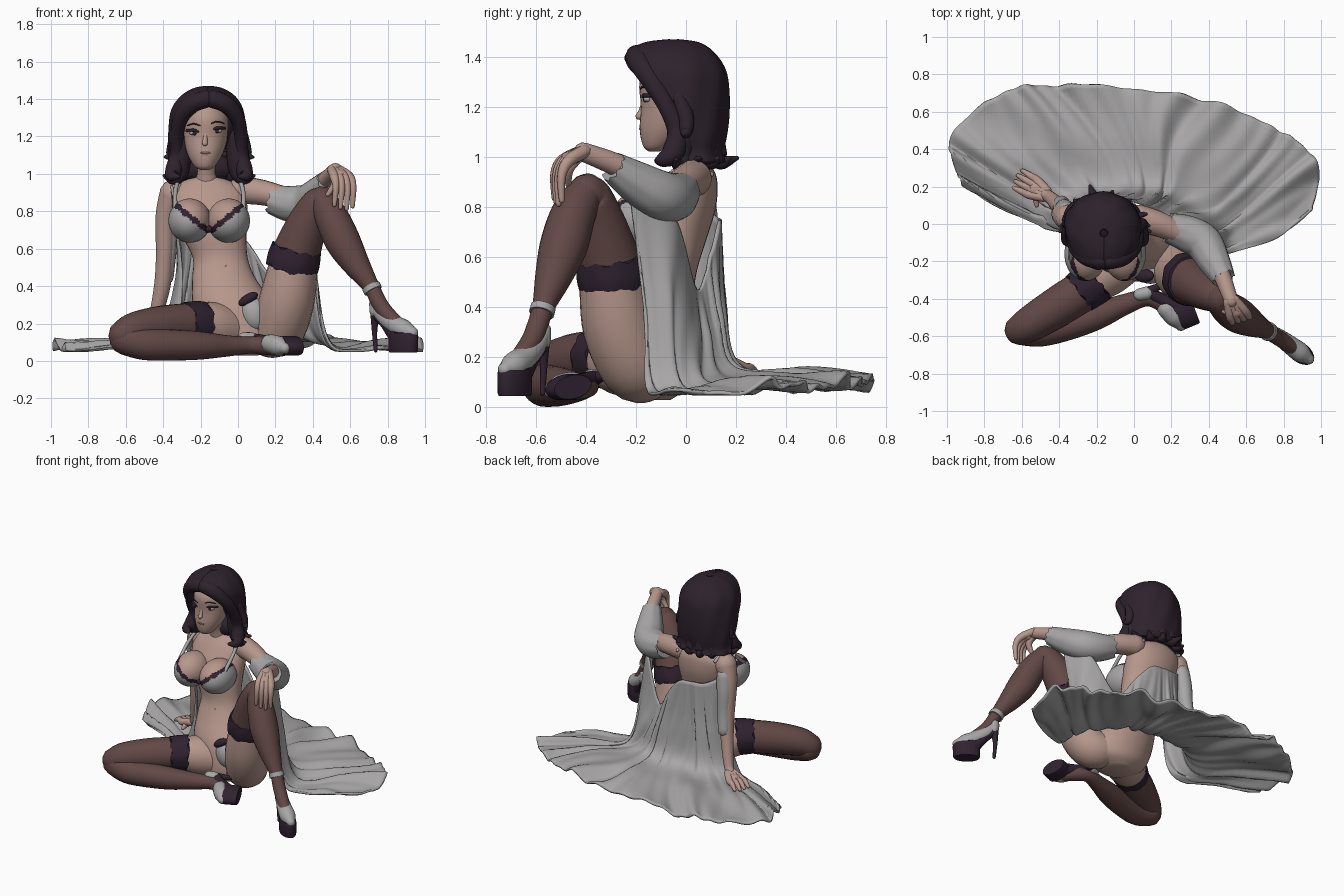
import bpy, bmesh, math
from mathutils import Vector, Matrix

def material(name, c):
    m = bpy.data.materials.new(name)
    m.diffuse_color = (*c, 1)
    return m

SKIN = material("skin", (0.47, 0.31, 0.262))
HAIR = material("dark_hair", (0.027, 0.016, 0.026))
STOCK = material("stocking_brown", (0.12, 0.064, 0.06))
CLOTH = material("pale_grey_cloth", (0.39, 0.38, 0.38))
LACE = material("dark_lace", (0.029, 0.016, 0.03))
LIPS = material("lips", (0.36, 0.19, 0.165))

def catmull(pts, n):
    """Smooth curve through points of any dimension, n steps per span."""
    P = [pts[0]] + list(pts) + [pts[-1]]
    out = []
    for i in range(1, len(P) - 2):
        a, b, c, d = P[i - 1:i + 3]
        for k in range(n):
            t = k / n
            out.append(tuple(0.5 * (2 * q + (r - p) * t + (2 * p - 5 * q + 4 * r - s) * t * t
                       + (3 * q - p - 3 * r + s) * t ** 3) for p, q, r, s in zip(a, b, c, d)))
    return out + [tuple(pts[-1])]

def loft(name, rings, mat, closed=True, thick=0, offset=0):
    """Join rings of points into one surface."""
    bm = bmesh.new()
    V = [[bm.verts.new(p) for p in r] for r in rings]
    n = len(V[0])
    for a, b in zip(V, V[1:]):
        for i in range(n if closed else n - 1):
            j = (i + 1) % n
            bm.faces.new((a[i], a[j], b[j], b[i]))
    if closed:
        bm.faces.new(V[0])
        bm.faces.new(V[-1])
    bmesh.ops.recalc_face_normals(bm, faces=bm.faces)
    return finish(name, bm, [mat], thick, offset)

def finish(name, bm, mats, thick=0, offset=0):
    me = bpy.data.meshes.new(name)
    bm.to_mesh(me)
    bm.free()
    for m in mats:
        me.materials.append(m)
    for p in me.polygons:
        p.use_smooth = True
    me.set_sharp_from_angle(angle=math.radians(50))
    ob = bpy.data.objects.new(name, me)
    bpy.context.collection.objects.link(ob)
    if thick:
        s = ob.modifiers.new("thickness", 'SOLIDIFY')
        s.thickness, s.offset = thick, offset
    return ob

def tube(name, pts, mat, seg=18, n=5, wave=0, mtx=None):
    """Round-ended limb through (x, y, z, radius) points."""
    if mtx:
        pts = [(*(mtx @ Vector(p[:3])), p[3]) for p in pts]
    C = catmull(pts, n)
    P = [Vector(c[:3]) for c in C]
    T = [(P[min(i + 1, len(P) - 1)] - P[max(i - 1, 0)]).normalized() for i in range(len(P))]
    rows = [(p, t, c[3]) for p, t, c in zip(P, T, C)]
    if not wave:
        def cap(row, s):
            p, t, r = row
            return [(p + t * s * r * math.sin(a), t, r * math.cos(a)) for a in (0.5, 1.0, 1.4)]
        rows = cap(rows[0], -1)[::-1] + rows + cap(rows[-1], 1)
    u = T[0].orthogonal().normalized()
    rings = []
    for p, t, r in rows:
        u = (u - t * u.dot(t)).normalized()
        v = t.cross(u)
        rings.append([p + (u * math.cos(a) + v * math.sin(a)) * r + t * wave * math.sin(9 * a)
                      for a in (2 * math.pi * i / seg for i in range(seg))])
    return loft(name, rings, mat)

def ellipses(name, rows, mat, n=5, seg=32):
    """Stack of horizontal ellipses (x, y, z, rx, ry)."""
    A = [2 * math.pi * i / seg for i in range(seg)]
    return loft(name, [[(x + rx * math.cos(a), y + ry * math.sin(a), z) for a in A]
                       for x, y, z, rx, ry in catmull(rows, n)], mat)

def blob(name, loc, scale, mat, rot=0):
    bm = bmesh.new()
    M = Matrix.Translation(loc) @ Matrix.Rotation(rot, 4, 'Y') @ Matrix.Diagonal((*scale, 1))
    bmesh.ops.create_uvsphere(bm, u_segments=24, v_segments=14, radius=1, matrix=M)
    return finish(name, bm, [mat])

# Torso, neck and head
ellipses("torso", [(.02, -.15, .03, .09, .09), (.02, -.15, .08, .19, .15), (.01, -.14, .18, .23, .165),
    (-.03, -.125, .31, .215, .155), (-.075, -.09, .44, .17, .12), (-.095, -.06, .55, .147, .105),
    (-.13, -.04, .68, .175, .125), (-.15, -.01, .8, .2, .13), (-.16, .02, .9, .2, .105),
    (-.165, .03, .95, .15, .08), (-.168, .03, .98, .075, .06)], SKIN)
tube("neck", [(-.168, .03, .93, .07), (-.17, 0, 1.02, .055), (-.17, -.03, 1.1, .058)], SKIN)
ellipses("head", [(-.178, -.128, 1.022, .026, .022), (-.178, -.112, 1.045, .058, .06),
    (-.176, -.075, 1.11, .096, .11), (-.172, -.05, 1.2, .118, .13), (-.17, -.04, 1.3, .12, .145),
    (-.17, -.02, 1.38, .09, .12)], SKIN)
tube("nose", [(-.173, -.166, 1.22, .012), (-.176, -.178, 1.18, .013), (-.177, -.187, 1.163, .015)], SKIN, 12)
for i, z in enumerate((1.112, 1.098)):
    blob(f"lip_{i}", (-.175, -.172 + .004 * i, z), (.034, .016, .0085), LIPS)
for s, side in ((-1, "left"), (1, "right")):
    x, z = -.173 + s * .06, 1.224 + s * .006
    blob(f"eye_white_{side}", (x, -.153, z), (.028, .017, .012), CLOTH)
    blob(f"iris_{side}", (x, -.163, z), (.013, .009, .012), HAIR)
    tube(f"eyelash_{side}", [(x - s * .027, -.17, z + .005, .004), (x, -.169, z + .015, .008),
         (x + s * .042, -.138, z + .014, .007)], HAIR, 8)
    tube(f"eyebrow_{side}", [(x - s * .03, -.182, z + .04, .003), (x + s * .005, -.172, z + .05, .004),
         (x + s * .038, -.147, z + .04, .003)], HAIR, 8)

# Hair: shell open at the face, with side locks and outward curls
hair_rows = [(-.16, -.05, 1.455, .02, .02, 0), (-.16, -.055, 1.443, .075, .105, 0),
    (-.16, -.06, 1.405, .135, .165, 2), (-.162, -.045, 1.34, .178, .19, 34), (-.165, -.025, 1.25, .19, .182, 56),
    (-.168, -.012, 1.15, .192, .168, 70), (-.168, 0, 1.08, .19, .148, 78), (-.17, .01, 1.02, .185, .128, 84),
    (-.17, .02, .975, .2, .13, 88)]
rings = []
for x, y, z, rx, ry, gap in catmull(hair_rows, 5):
    ring = []
    for i in range(73):
        a = math.radians(max(gap, 0) + (360 - 2 * max(gap, 0)) * i / 72)
        k = 1 + .014 * math.sin(9 * a + z * 14)
        ring.append((x - rx * k * math.sin(a), y - ry * k * math.cos(a), z))
    rings.append(ring)
loft("hair_shell", rings, HAIR, False, .03)
blob("hair_nape", (-.17, .055, 1.03), (.17, .09, .08), HAIR)
blob("hair_crown", (-.165, .01, 1.26), (.165, .14, .16), HAIR)
for s, side in ((-1, "left"), (1, "right")):
    m = lambda dx, y, z, r: (-.155 + s * dx, y, z, r)
    tube(f"front_lock_{side}", [m(.02, -.195, 1.4, .048), m(.09, -.18, 1.372, .047), m(.15, -.135, 1.3, .04),
        m(.172, -.075, 1.2, .036), m(.172, -.035, 1.1, .04), m(.188, -.05, 1.02, .046), m(.2, -.09, .99, .032),
        m(.165, -.115, .985, .012)], HAIR)
    tube(f"under_lock_{side}", [m(.14, -.03, 1.2, .05), m(.15, -.02, 1.08, .055), m(.16, -.02, 1.0, .045),
        m(.195, -.03, .97, .028), m(.24, -.04, .99, .009)], HAIR)
    tube(f"outer_flip_{side}", [m(.17, -.03, 1.24, .03), m(.19, 0, 1.16, .032), m(.208, .0, 1.1, .025),
        m(.235, -.01, 1.09, .008)], HAIR, 12)
for i in range(6):
    a = math.radians(100 + i * 32)
    q = lambda r, z, w: (-.17 - r * 1.25 * math.sin(a), .02 - r * math.cos(a), z, w)
    tube(f"hair_curl_{i}", [q(.108, 1.09, .03), q(.105, 1.02, .042), q(.125, .98, .032), q(.16 + .03 * (i % 3 == 2), .995, .009)], HAIR, 14)

# Bra cups: skin above, lace trim, cloth below
for s, side, x in ((1, "left", -.258), (-1, "right", -.05)):
    bm = bmesh.new()
    bmesh.ops.create_uvsphere(bm, u_segments=64, v_segments=52, radius=1)
    d = Vector((s * .62, 0, .78))
    for f in bm.faces:
        c = f.calc_center_median()
        h = c.dot(d) + .03 * math.sin(16 * c.x)
        f.material_index = 2 if h < .03 else (1 if h < .27 else 0)
    bm.transform(Matrix.Translation((x, -.16, .75)) @ Matrix.Diagonal((.114, .145, .118, 1)))
    finish(f"bust_{side}", bm, [SKIN, LACE, CLOTH])
    tube(f"bra_strap_{side}", [(x - s * .078, -.2, .81, .013), (x - s * .078, -.1, .9, .012),
         (x - s * .06, 0, .965, .011), (x - s * .05, .1, .93, .011)], CLOTH, 8)
blob("bra_bow", (-.155, -.22, .705), (.022, .025, .02), LACE)
blob("navel", (-.065, -.172, .5), (.006, .007, .014), LIPS)

# Briefs
blob("briefs_front", (.088, -.265, .25), (.07, .055, .092), CLOTH, -.3)
blob("briefs_lace", (.055, -.277, .33), (.058, .036, .028), LACE, -.55)

# Raised leg
tube("raised_thigh", [(.13, -.15, .15, .12), (.21, -.2, .165, .142), (.26, -.265, .32, .148),
     (.295, -.295, .5, .132)], SKIN, 24)
tube("raised_lace_band", [(.283, -.288, .49, .139), (.297, -.296, .535, .143), (.313, -.305, .6, .134)], LACE, 54, 4, .009)
tube("raised_stocking_thigh", [(.305, -.302, .56, .131), (.365, -.345, .72, .11), (.42, -.38, .83, .09),
     (.448, -.395, .858, .076)], STOCK, 24)
tube("raised_stocking_shin", [(.45, -.402, .858, .072), (.5, -.45, .77, .09), (.56, -.49, .64, .095),
     (.63, -.53, .52, .074), (.71, -.57, .4, .045), (.75, -.595, .32, .042), (.79, -.62, .26, .042),
     (.86, -.67, .19, .038)], STOCK, 24)
tube("ankle_strap", [(.71, -.57, .4, .051), (.723, -.577, .375, .051)], CLOTH, 18, 3, .002)

# Folded leg
tube("folded_thigh", [(-.02, -.16, .16, .13), (-.14, -.25, .18, .135), (-.22, -.315, .19, .115)], SKIN, 24)
tube("folded_lace_band", [(-.2, -.3, .195, .124), (-.24, -.33, .197, .122), (-.29, -.368, .197, .115)], LACE, 54, 4, .009)
tube("folded_stocking_thigh", [(-.27, -.355, .197, .112), (-.42, -.45, .185, .108), (-.55, -.53, .165, .096),
     (-.61, -.565, .14, .082)], STOCK, 24)
tube("folded_stocking_shin", [(-.605, -.565, .115, .082), (-.5, -.57, .09, .085), (-.36, -.54, .085, .083),
     (-.2, -.49, .082, .075), (-.05, -.43, .08, .056), (.06, -.395, .085, .046), (.13, -.41, .082, .048),
     (.2, -.46, .077, .048), (.25, -.52, .07, .035)], STOCK, 24)

# Platform shoes, built with toe along local x and sole along local -z
def shoe(side, origin, fwd, up, back, size):
    f, u = Vector(fwd).normalized(), Vector(up).normalized()
    w = u.cross(f).normalized()
    M = Matrix.Translation(origin) @ Matrix((f, w, f.cross(w))).transposed().to_4x4() @ Matrix.Scale(size, 4)
    A = [2 * math.pi * i / 28 for i in range(28)]
    loft(f"{side}_platform", [[M @ Vector((.02 + k * .095 * math.cos(a), k * .055 * math.sin(a), z + .02 * (math.cos(a) < -.3) * (z > .05)))
         for a in A] for z, k in ((0, .92), (.012, .98), (.09, 1), (.108, .95))], LACE)
    tube(f"{side}_shoe_upper", [p for p in ((-.165, 0, .25, .034), (-.12, 0, .205, .042), (-.04, 0, .155, .05),
         (.03, 0, .125, .052), (.085, 0, .11, .03)) if p[0] > back], CLOTH, mtx=M)
    tube(f"{side}_heel_cup", [(-.172, 0, .27, .034), (-.165, 0, .225, .036)], CLOTH, mtx=M)
    tube(f"{side}_shoe_arch", [(-.165, 0, .212, .03), (-.1, 0, .165, .034), (-.03, 0, .09, .042)], LACE, mtx=M)
    tube(f"{side}_heel", [(-.17, 0, .215, .03), (-.178, 0, .13, .016), (-.17, 0, .012, .011)], LACE, 12, mtx=M)
shoe("raised", (.868, -.672, .045), (.8, -.6, 0), (0, 0, 1), -1, .97)
shoe("folded", (.318, -.435, .085), (.35, -.93, -.22), (-.93, -.35, 0), -.05, .92)

# Arms and hands
def hand(side, wrist, knuckle, tip, spread, thumb, lift):
    w, k, t, s = (Vector(v) for v in (wrist, knuckle, tip, spread))
    blob(f"{side}_palm", (w + k * 2) / 3, (.045, .042, .026), SKIN)
    for i in range(4):
        o = i - 1.5
        L = 1 - .08 * abs(o - .3)
        e = k + (t - k) * L + s * o * .034
        mid = (k + s * o * .03 + e) / 2 + Vector(lift)
        tube(f"{side}_finger_{i}", [(*(w + s * o * .012), .027), (*(k + s * o * .028), .025),
             (*mid, .018), (*e, .0115)], SKIN, 12)
    tube(f"{side}_thumb", [(*w, .026), (*((w + k) / 2 + (Vector(thumb) - w) * .35), .022), (*thumb, .012)], SKIN, 12)

tube("resting_arm_upper", [(.02, .03, .915, .075), (.13, 0, .9, .068), (.27, -.06, .87, .058), (.39, -.12, .87, .05)], SKIN)
tube("resting_forearm", [(.39, -.12, .87, .05), (.46, -.25, .955, .047), (.52, -.41, 1.02, .038)], SKIN)
hand("resting", (.52, -.41, 1.022), (.555, -.48, .985), (.565, -.515, .81), (.95, .3, 0), (.48, -.47, .89), (.01, -.015, .02))
tube("resting_sleeve", [(.18, -.02, .865, .078), (.28, -.05, .84, .097), (.37, -.1, .845, .1), (.43, -.2, .9, .085),
     (.48, -.29, .96, .062)], CLOTH, 36, 5, .008)
tube("support_arm", [(-.345, .03, .895, .075), (-.385, .05, .77, .056), (-.393, .075, .56, .046), (-.405, .1, .4, .044),
     (-.445, .14, .23, .034), (-.475, .16, .18, .03)], SKIN)
hand("support", (-.475, .16, .18), (-.54, .195, .155), (-.63, .245, .13), (.5, .87, 0), (-.52, .1, .14), (0, 0, .012))
tube("support_sleeve", [(-.36, .062, .83, .055), (-.37, .076, .72, .055), (-.376, .09, .58, .047), (-.388, .108, .45, .044)], CLOTH)

# Robe: hangs from the arms and back, then spreads over the floor in folds
top = [(-.355, -.065, .94), (-.33, .05, .82), (-.24, .12, .76), (-.14, .135, .75), (-.04, .13, .73), (.06, .1, .62),
       (.19, .04, .47), (.34, -.05, .76), (.43, -.23, .9)]
waist = [(-.3, -.06, .45), (-.33, .06, .45), (-.26, .13, .43), (-.13, .145, .42), (0, .145, .4), (.13, .125, .35),
         (.26, .06, .3), (.39, -.03, .42), (.42, -.17, .46)]
floor = [(-.37, -.05, .1), (-.45, .06, .11), (-.32, .18, .15), (-.15, .21, .16), (.03, .21, .16), (.2, .18, .15),
         (.36, .1, .12), (.48, 0, .09), (.5, -.16, .075)]
outer = [(-.92, .22, .08), (-.985, .45, .08), (-.78, .66, .09), (-.5, .745, .1), (0, .72, .1), (.35, .67, .1),
         (.75, .52, .09), (.98, .32, .08), (.95, .08, .07)]
mid = [tuple((Vector(a) + Vector(b)) / 2) for a, b in zip(floor, outer)]
mid[0], mid[-1] = (-.68, .07, .085), (.77, -.07, .07)
curves = [catmull(c, 20) for c in (top, waist, floor, mid, outer)]
cols = []
for j in range(len(curves[0])):
    u = j / (len(curves[0]) - 1)
    col = catmull([c[j] for c in curves], 8)
    for i, (x, y, z) in enumerate(col):
        v = i / (len(col) - 1)
        # folds drift sideways and change depth along the cloth
        w = u + .025 * math.sin(v * 6 + u * 17)
        fold = math.sin(w * 62 + 2.5 * math.sin(u * 9)) * (.7 + .4 * math.sin(u * 23)) + .4 * math.sin(w * 121)
        hang = .011 * min(1, v * 4) * fold * (v < .6)
        lay = .024 * max(0, v - .4) / .6 * (fold + .6 * math.sin(u * 34 + v * 11))
        col[i] = (x + hang * .5, y + hang + lay * .4, max(z + lay, .055))
    cols.append(col)
loft("robe", cols, CLOTH, False, .014)
